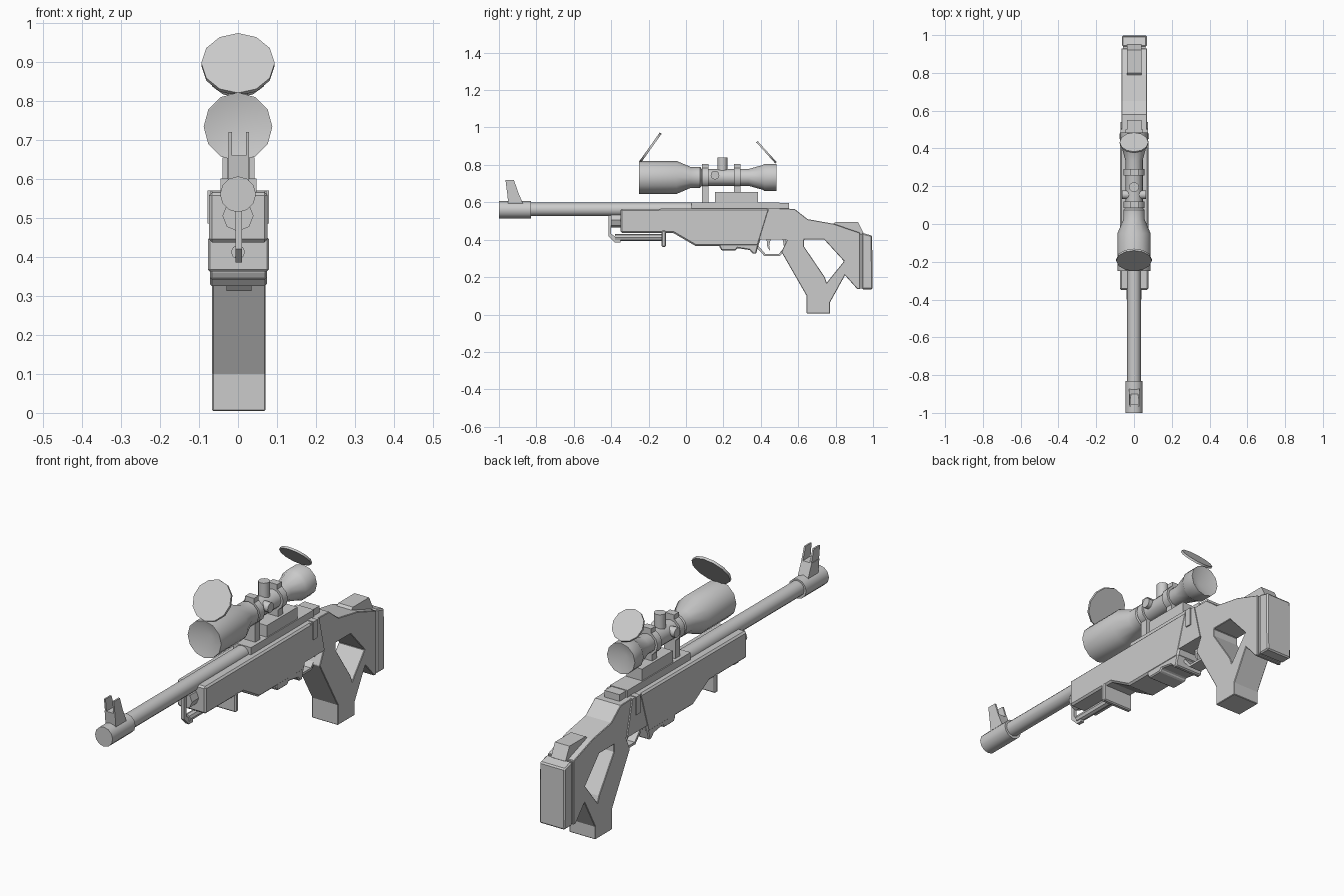
import bpy, bmesh, math
from mathutils import Vector, Matrix

if "Cube" in bpy.data.objects:
    bpy.data.objects.remove(bpy.data.objects["Cube"])

grey = bpy.data.materials.new("gunmetal grey")
grey.diffuse_color = (0.6, 0.6, 0.6, 1)
grey.use_nodes = True
grey.node_tree.nodes["Principled BSDF"].inputs["Base Color"].default_value = grey.diffuse_color


def finish(name, bm, bevel=0, smooth=False):
    bmesh.ops.recalc_face_normals(bm, faces=bm.faces)
    me = bpy.data.meshes.new(name)
    bm.to_mesh(me)
    bm.free()
    me.materials.append(grey)
    ob = bpy.data.objects.new(name, me)
    bpy.context.collection.objects.link(ob)
    if bevel:
        m = ob.modifiers.new("edge_bevel", 'BEVEL')
        m.width, m.segments, m.limit_method = bevel, 1, 'ANGLE'
        m.angle_limit = math.radians(50)
    if smooth:
        bpy.ops.object.select_all(action='DESELECT')
        ob.select_set(True)
        bpy.context.view_layer.objects.active = ob
        bpy.ops.object.shade_smooth_by_angle(angle=math.radians(40))
    return ob


def prism(name, pts, x0, x1, bevel=0):
    """Side outline (y, z) extruded from x0 to x1."""
    bm = bmesh.new()
    a = [bm.verts.new((x0, y, z)) for y, z in pts]
    b = [bm.verts.new((x1, y, z)) for y, z in pts]
    bm.faces.new(a)
    bm.faces.new(b[::-1])
    n = len(pts)
    for i in range(n):
        j = (i + 1) % n
        bm.faces.new((a[i], b[i], b[j], a[j]))
    return finish(name, bm, bevel)


def box(name, x0, x1, y0, y1, z0, z1, bevel=0):
    return prism(name, [(y0, z0), (y1, z0), (y1, z1), (y0, z1)], x0, x1, bevel)


def lathe(name, profile, z, sides=12):
    """Closed (y, radius) profile spun about a lengthwise axis at height z."""
    bm = bmesh.new()
    rings = []
    for y, r in profile:
        if r == 0:
            rings.append([bm.verts.new((0, y, z))] * sides)
        else:
            rings.append([bm.verts.new((r * math.sin(t), y, z + r * math.cos(t)))
                          for t in (2 * math.pi * i / sides for i in range(sides))])
    for p, q in zip(rings, rings[1:]):
        for i in range(sides):
            j = (i + 1) % sides
            vs = list(dict.fromkeys((p[i], p[j], q[j], q[i])))
            bm.faces.new(vs)
    return finish(name, bm, smooth=True)


def rod(name, y0, y1, r, z, sides=12):
    return lathe(name, [(y0, 0), (y0, r), (y1, r), (y1, 0)], z, sides)


def disc(name, loc, rot, r, depth, sides=12):
    bm = bmesh.new()
    bmesh.ops.create_cone(bm, cap_ends=True, segments=sides, radius1=r, radius2=r, depth=depth,
                          matrix=Matrix.Translation(Vector(loc)) @ rot)
    return finish(name, bm, smooth=True)


# Barrel, muzzle and front sight
rod("barrel", -0.84, 0.05, 0.036, 0.562)
rod("muzzle", -1.0, -0.83, 0.046, 0.56)
prism("front_sight_base", [(-0.95, 0.59), (-0.87, 0.59), (-0.90, 0.66), (-0.957, 0.66)], -0.026, 0.028)
for s, x in (("left", -0.024), ("right", 0.02)):
    prism("front_sight_prong_" + s, [(-0.957, 0.655), (-0.898, 0.655), (-0.92, 0.72), (-0.965, 0.72)],
          x, x + 0.008)

# Fore stock and receiver
prism("fore_stock", [(-0.35, 0.565), (-0.35, 0.437), (-0.07, 0.437), (0.05, 0.367), (0.19, 0.367),
                     (0.35, 0.367), (0.387, 0.367), (0.44, 0.54), (0.45, 0.567)], -0.074, 0.076, 0.008)
prism("magazine", [(0.18, 0.38), (0.18, 0.36), (0.19, 0.342), (0.265, 0.342), (0.275, 0.355),
                   (0.34, 0.345), (0.358, 0.325), (0.375, 0.325), (0.392, 0.39)], -0.072, 0.074, 0.005)
prism("receiver_side", [(0.385, 0.40), (0.54, 0.40), (0.50, 0.567), (0.435, 0.567)], -0.072, 0.074)
box("receiver_top", -0.045, 0.047, 0.03, 0.50, 0.55, 0.60)
box("receiver_tail", -0.038, 0.04, 0.49, 0.55, 0.55, 0.597)
box("bolt_stop", -0.078, 0.08, 0.45, 0.48, 0.485, 0.57)

# Thumbhole stock with grip and rear strut
stock = prism("rear_stock", [(0.48, 0.567), (0.58, 0.565), (0.65, 0.51), (0.79, 0.485), (0.93, 0.437),
                             (0.93, 0.135), (0.915, 0.137), (0.85, 0.21), (0.77, 0.065), (0.77, 0.005),
                             (0.645, 0.005), (0.645, 0.10), (0.51, 0.335), (0.54, 0.40), (0.48, 0.42)],
              -0.066, 0.070)
# Outline bounded by the strut joining butt and grip
hole = prism("thumbhole_cutter", [(0.63, 0.40), (0.74, 0.40), (0.845, 0.285), (0.845, 0.27),
                                  (0.76, 0.14), (0.742, 0.20), (0.63, 0.365)], -0.2, 0.2)
hole.data.clear_geometry()
bm = bmesh.new()
cut = [(0.63, 0.40), (0.74, 0.40), (0.845, 0.285), (0.752, 0.17), (0.742, 0.20), (0.63, 0.365)]
face = bm.faces.new([bm.verts.new((-0.2, y, z)) for y, z in cut])
ext = bmesh.ops.extrude_face_region(bm, geom=[face])
bmesh.ops.translate(bm, vec=(0.4, 0, 0),
                    verts=[v for v in ext["geom"] if isinstance(v, bmesh.types.BMVert)])
bmesh.ops.recalc_face_normals(bm, faces=bm.faces)
bm.to_mesh(hole.data)
bm.free()
hole.hide_render = True
hole.hide_viewport = True
m = stock.modifiers.new("thumbhole", 'BOOLEAN')
m.operation, m.object, m.solver = 'DIFFERENCE', hole, 'EXACT'
m = stock.modifiers.new("edge_bevel", 'BEVEL')
m.width, m.segments, m.limit_method = 0.007, 1, 'ANGLE'
m.angle_limit = math.radians(50)

# Butt pad, its core and the cheek rest
box("butt_core", -0.058, 0.062, 0.92, 0.95, 0.14, 0.43)
prism("butt_pad", [(0.94, 0.437), (0.995, 0.422), (0.998, 0.135), (0.94, 0.135)], -0.064, 0.068, 0.006)
prism("cheek_rest", [(0.77, 0.47), (0.80, 0.495), (0.92, 0.495), (0.95, 0.435), (0.94, 0.42)], -0.036, 0.04)

# Trigger and guard
prism("trigger_guard", [(0.375, 0.36), (0.42, 0.312), (0.50, 0.312), (0.54, 0.355), (0.53, 0.41),
                        (0.515, 0.41), (0.525, 0.357), (0.495, 0.323), (0.425, 0.323), (0.385, 0.37)],
      -0.03, 0.034)
prism("trigger", [(0.43, 0.41), (0.455, 0.41), (0.445, 0.37), (0.45, 0.34), (0.435, 0.36)], -0.01, 0.012)

# Bipod mount under the barrel
rod("mount_tube", -0.40, -0.33, 0.040, 0.505, 8)
prism("mount_plate", [(-0.415, 0.53), (-0.40, 0.53), (-0.40, 0.43), (-0.35, 0.40), (-0.35, 0.385),
                      (-0.38, 0.385), (-0.415, 0.42)], -0.006, 0.01)
rod("mount_bar", -0.38, -0.11, 0.018, 0.412, 8)
box("mount_lip", -0.077, 0.079, -0.13, -0.107, 0.362, 0.45, 0.005)

# Scope with cupped lenses
lathe("scope_body", [(-0.20, 0), (-0.25, 0.084), (-0.25, 0.088), (-0.05, 0.088), (0.025, 0.056),
                     (0.075, 0.056), (0.085, 0.045), (0.335, 0.045), (0.41, 0.066), (0.42, 0.073),
                     (0.485, 0.073), (0.485, 0.069), (0.445, 0)], 0.733)
box("scope_mount", -0.04, 0.042, 0.155, 0.385, 0.59, 0.655)
for s, y in (("front", 0.085), ("rear", 0.257)):
    rod("scope_ring_" + s, y, y + 0.035, 0.056, 0.733)
    box("ring_post_" + s, -0.028, 0.03, y, y + 0.035, 0.595, 0.70)
    box("ring_clamp_" + s, -0.022, 0.024, y, y + 0.035, 0.77, 0.805)
disc("top_turret", (0, 0.195, 0.80), Matrix(), 0.026, 0.08)
disc("side_turrets", (0, 0.155, 0.745), Matrix.Rotation(math.pi / 2, 4, 'Y'), 0.023, 0.125)

# Flip-up lens caps
disc("front_lens_cap", (0, -0.19, 0.893), Matrix.Rotation(math.radians(54.6), 4, 'X'), 0.094, 0.012)
disc("rear_lens_cap", (0, 0.43, 0.868), Matrix.Rotation(math.radians(-48), 4, 'X'), 0.076, 0.010)
